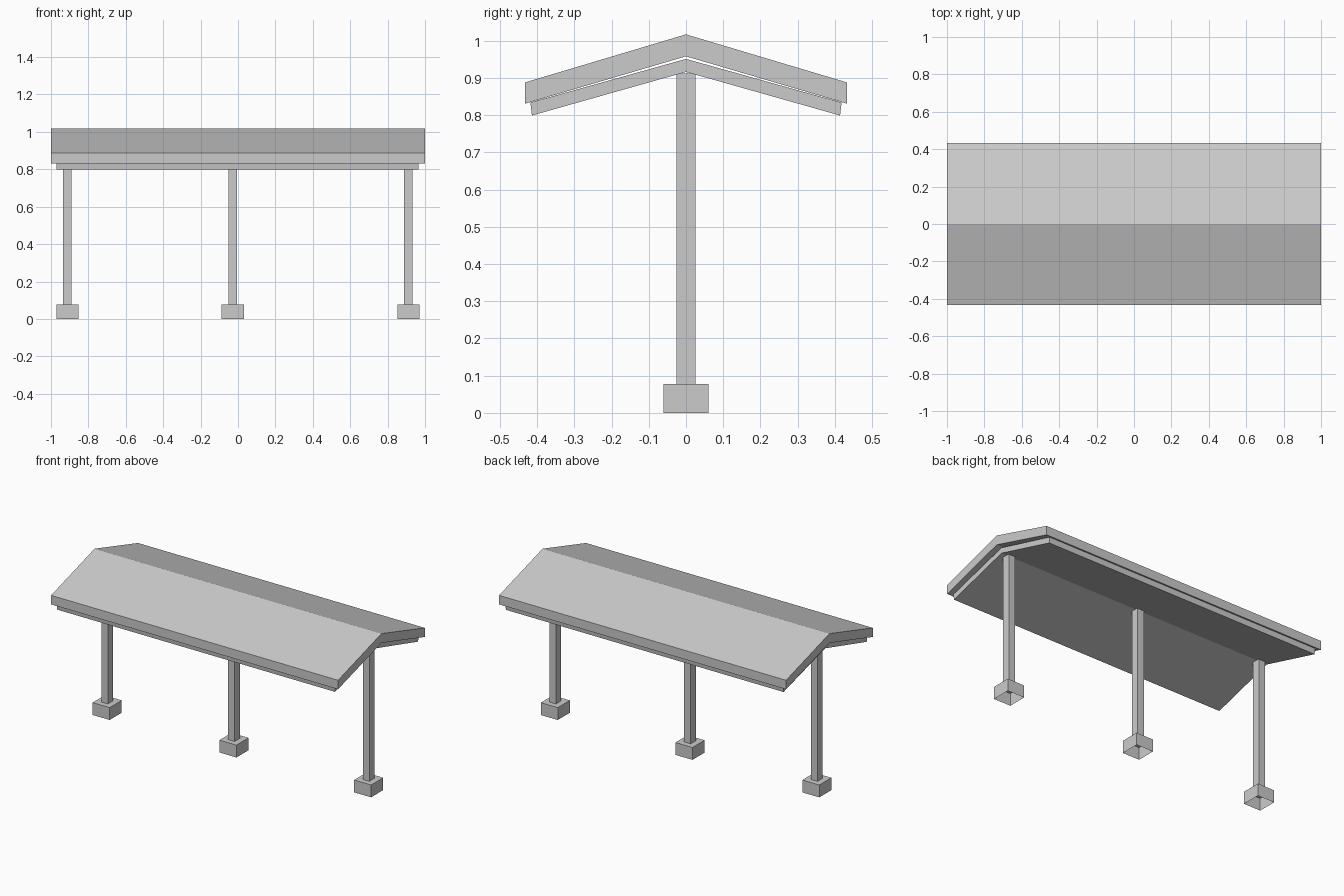
import bpy, bmesh

if "Cube" in bpy.data.objects:
    bpy.data.objects.remove(bpy.data.objects["Cube"])


def mesh_object(name, bm):
    bmesh.ops.recalc_face_normals(bm, faces=bm.faces)
    me = bpy.data.meshes.new(name)
    bm.to_mesh(me)
    bm.free()
    ob = bpy.data.objects.new(name, me)
    bpy.context.collection.objects.link(ob)
    return ob


def gable_slab(name, half, x0, x1):
    """Extrude a symmetric gable profile along x; half = ridge-to-ridge points on +y."""
    profile = half + [(-y, z) for y, z in reversed(half) if y > 0]
    bm = bmesh.new()
    face = bm.faces.new([bm.verts.new((x0, y, z)) for y, z in profile])
    ext = bmesh.ops.extrude_face_region(bm, geom=[face], use_keep_orig=True)
    verts = [g for g in ext["geom"] if isinstance(g, bmesh.types.BMVert)]
    bmesh.ops.translate(bm, verts=verts, vec=(x1 - x0, 0, 0))
    return mesh_object(name, bm)


def box(name, x, size, z0, z1, open_bottom=False):
    bm = bmesh.new()
    bmesh.ops.create_cube(bm, size=1)
    for v in bm.verts:
        v.co = (x + v.co.x * size[0], v.co.y * size[1], z1 if v.co.z > 0 else z0)
    bmesh.ops.recalc_face_normals(bm, faces=bm.faces)
    if open_bottom:
        bottom = min(bm.faces, key=lambda f: f.calc_center_median().z)
        bmesh.ops.delete(bm, geom=[bottom], context="FACES_ONLY")
    return mesh_object(name, bm)


# Roof covering and the smaller ceiling slab below it
gable_slab("roof", [(0, 1.017), (0.432, 0.888), (0.432, 0.831), (0, 0.958)], -1, 1)
gable_slab("ceiling", [(0, 0.951), (0.418, 0.834), (0.414, 0.799), (0, 0.916)], -0.97, 0.966)

# Posts standing on hollow footings
for side, x in (("left", -0.912), ("middle", -0.028), ("right", 0.911)):
    box(side + "_post", x, (0.045, 0.051), 0.07, 0.912)
    box(side + "_footing", x, (0.118, 0.12), 0, 0.078, open_bottom=True)
